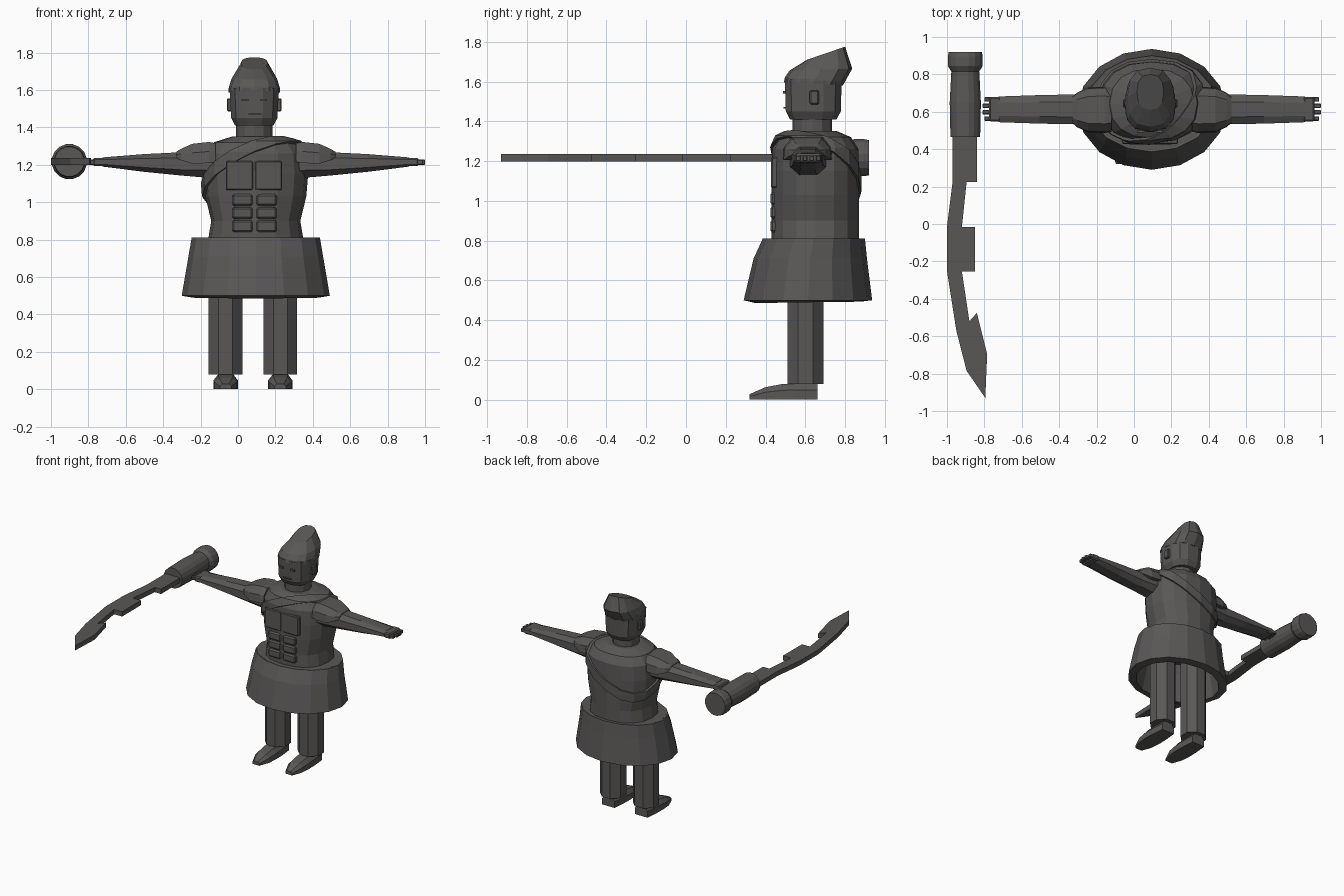
import bpy, bmesh, math
from mathutils import Vector

if "Cube" in bpy.data.objects:
    bpy.data.objects.remove(bpy.data.objects["Cube"])

CX = 0.095  # body centre line
mat = bpy.data.materials.new("dark grey")
mat.diffuse_color = (0.1, 0.096, 0.094, 1)
mat.use_nodes = True
mat.node_tree.nodes["Principled BSDF"].inputs["Base Color"].default_value = mat.diffuse_color


def finish(name, bm):
    bmesh.ops.recalc_face_normals(bm, faces=bm.faces)
    me = bpy.data.meshes.new(name)
    bm.to_mesh(me)
    bm.free()
    ob = bpy.data.objects.new(name, me)
    bpy.context.collection.objects.link(ob)
    me.materials.append(mat)
    return ob


def loft_bm(rings, caps=True, closed=True):
    bm = bmesh.new()
    rows = [[bm.verts.new(p) for p in r] for r in rings]
    n = len(rows[0])
    for a, b in zip(rows, rows[1:]):
        for i in range(n if closed else n - 1):
            j = (i + 1) % n
            bm.faces.new((a[i], a[j], b[j], b[i]))
    if caps:
        bm.faces.new(rows[0])
        bm.faces.new(rows[-1])
    return bm


def ring(c, u, v, n, power=2, phase=0.5):
    """Superellipse ring around c with half axes u and v."""
    c, u, v = Vector(c), Vector(u), Vector(v)
    pts = []
    for i in range(n):
        t = 2 * math.pi * (i + phase) / n
        a, b = math.cos(t), math.sin(t)
        pts.append(c + u * math.copysign(abs(a) ** (2 / power), a)
                   + v * math.copysign(abs(b) ** (2 / power), b))
    return pts


def flat_ring(z, cy, rx, ry, n=16, power=2, cx=CX, phase=0):
    return ring((cx, cy, z), (rx, 0, 0), (0, ry, 0), n, power, phase)


def box(name, lo, hi, bevel=0):
    bm = loft_bm([[(lo[0], lo[1], z), (hi[0], lo[1], z), (hi[0], hi[1], z), (lo[0], hi[1], z)]
                  for z in (lo[2], hi[2])])
    if bevel:
        bmesh.ops.bevel(bm, geom=bm.edges[:], offset=bevel, segments=1, affect='EDGES')
    return finish(name, bm)


def solidify(ob, t):
    m = ob.modifiers.new("thickness", 'SOLIDIFY')
    m.thickness = t
    m.offset = -1


# torso: z, centre y, half width, half depth
TORSO = [(0.76, .65, .26, .22), (0.83, .65, .25, .22), (0.9, .65, .238, .22), (1.03, .65, .27, .22),
         (1.15, .65, .28, .22), (1.26, .65, .27, .217), (1.32, .645, .225, .185),
         (1.35, .635, .13, .125)]
finish("torso", loft_bm([flat_ring(*r, power=2.3) for r in TORSO]))

# sash: slice of an inflated torso between two tilted planes
bm = loft_bm([flat_ring(z + .008, cy, rx + .018, ry + .012, power=2.3) for z, cy, rx, ry in TORSO], caps=False)
p1, p2, p3 = Vector((.27, .55, 1.335)), Vector((-.16, .45, 1.18)), Vector((-.17, .8, 1.0))
nrm = (p2 - p1).cross(p3 - p1).normalized()
for s in (1, -1):
    bmesh.ops.bisect_plane(bm, geom=bm.verts[:] + bm.edges[:] + bm.faces[:],
                           plane_co=p1 + nrm * s * .032, plane_no=nrm * s, clear_outer=True)
solidify(finish("sash", bm), .02)

# chest and stomach muscles
for s in (-1, 1):
    a, b = sorted((CX + s * .004 - .01, CX + s * .15 - .01))
    box("chest_muscle", (a, .428, 1.065), (b, .5, 1.22), .006)
    for row in range(3):
        a, b = sorted((CX + s * .008 - .007, CX + s * .12 - .007))
        z = .84 + row * .07
        box("stomach_muscle", (a, .424, z), (b, .5, z + .063), .01)

# skirt: hollow flared cone
skirt = finish("skirt", loft_bm([flat_ring(.5, .613, .396, .323), flat_ring(.71, .625, .36, .285),
                                 flat_ring(.81, .643, .343, .257)], caps=False))
solidify(skirt, .06)
finish("skirt_lid", loft_bm([flat_ring(.77, .643, .33, .25), flat_ring(.808, .643, .33, .25)]))

# legs and feet: foot sections are y, half width, top height
FOOT = [(.32, .03, .028), (.40, .06, .063), (.48, .066, .078), (.56, .064, .082), (.66, .055, .082)]
for x in (-.066, .226):
    finish("leg", loft_bm([flat_ring(z, .6, .098, .098, 8, cx=x, phase=.5) for z in (.08, .79)]))
    finish("foot", loft_bm([[(x - w, y, 0), (x + w, y, 0), (x + w, y, h * .6), (x + w * .6, y, h),
                             (x - w * .6, y, h), (x - w, y, h * .6)] for y, w, h in FOOT]))

# arms: offset from centre, centre y, centre z, half depth, half height
ARM = [(.2, .615, 1.215, .10, .095), (.4, .613, 1.205, .085, .066), (.6, .613, 1.21, .081, .05),
       (.82, .613, 1.215, .073, .026)]
# shoulder pads: offset, half depth, bottom z, top z
PAD = [(.215, .115, 1.215, 1.315), (.25, .124, 1.21, 1.322), (.34, .12, 1.205, 1.312),
       (.40, .092, 1.225, 1.285), (.425, .07, 1.235, 1.27)]
for s in (-1, 1):
    finish("arm", loft_bm([ring((CX + s * o, cy, z), (0, hy, 0), (0, 0, hz), 8, 2.6, .5)
                           for o, cy, z, hy, hz in ARM]))
    a, b = sorted((CX + s * .81, CX + s * .87))
    box("palm", (a, .548, 1.193), (b, .68, 1.237), .008)
    for i in range(4):
        y = .552 + i * .034
        a, b = sorted((CX + s * .86, CX + s * (.905 if i in (1, 2) else .895)))
        box("finger", (a, y, 1.2), (b, y + .024, 1.228), .004)
    finish("shoulder_pad", loft_bm([[(CX + s * o, .61 + k * w, z0 + h * (z1 - z0)) for k, h in
                                     ((-1, 0), (-.95, .55), (-.6, 1), (.6, 1), (.95, .55), (1, 0))]
                                    for o, w, z0, z1 in PAD]))
    a, b = sorted((CX - .008 + s * .12, CX - .008 + s * .146))
    box("ear", (a, .622, 1.485), (b, .668, 1.555), .006)
    box("eye", (CX - .026 + s * .05, .489, 1.54), (CX + .01 + s * .05, .5, 1.553))
box("mouth", (CX - .04, .491, 1.465), (CX + .03, .5, 1.473))

# neck and head
HX = .087
finish("neck", loft_bm([flat_ring(z, .635, .098, .1, 12, cx=HX) for z in (1.32, 1.43)]))
finish("head", loft_bm([flat_ring(z, .64, rx, ry, 12, 2.6, HX, .5) for z, rx, ry in
                        ((1.41, .105, .12), (1.45, .127, .142), (1.61, .136, .147))]))


# backward leaning cap: front y and z, back y and z, half width
def tilted(fy, fz, by, bz, w):
    f, b = Vector((HX, fy, fz)), Vector((HX, by, bz))
    return ring((f + b) / 2, (w, 0, 0), (b - f) / 2, 12, 2.5, 0)


finish("cap", loft_bm([tilted(*r) for r in ((.492, 1.595, .788, 1.58, .138), (.497, 1.62, .80, 1.6, .137),
                                            (.52, 1.655, .836, 1.665, .122),
                                            (.61, 1.71, .80, 1.775, .072))]))

# sword grip and pommel: y, radius
GRIP = [(.465, .081), (.65, .085), (.80, .077), (.815, .076), (.845, .095), (.895, .095), (.92, .09)]
finish("sword_grip", loft_bm([ring((-.902, y, 1.217), (r, 0, 0), (0, 0, r), 16) for y, r in GRIP]))

# notched curved blade
BLADE = [(-.97, .48), (-.97, .225), (-1, -.015), (-1, -.25), (-.95, -.57), (-.895, -.785), (-.795, -.93),
         (-.785, -.695), (-.84, -.475), (-.88, -.52), (-.92, -.255), (-.85, -.255), (-.85, -.015),
         (-.92, -.015), (-.895, .225), (-.84, .225), (-.84, .48)]
finish("sword_blade", loft_bm([[(x, y, z) for x, y in BLADE] for z in (1.198, 1.236)]))
